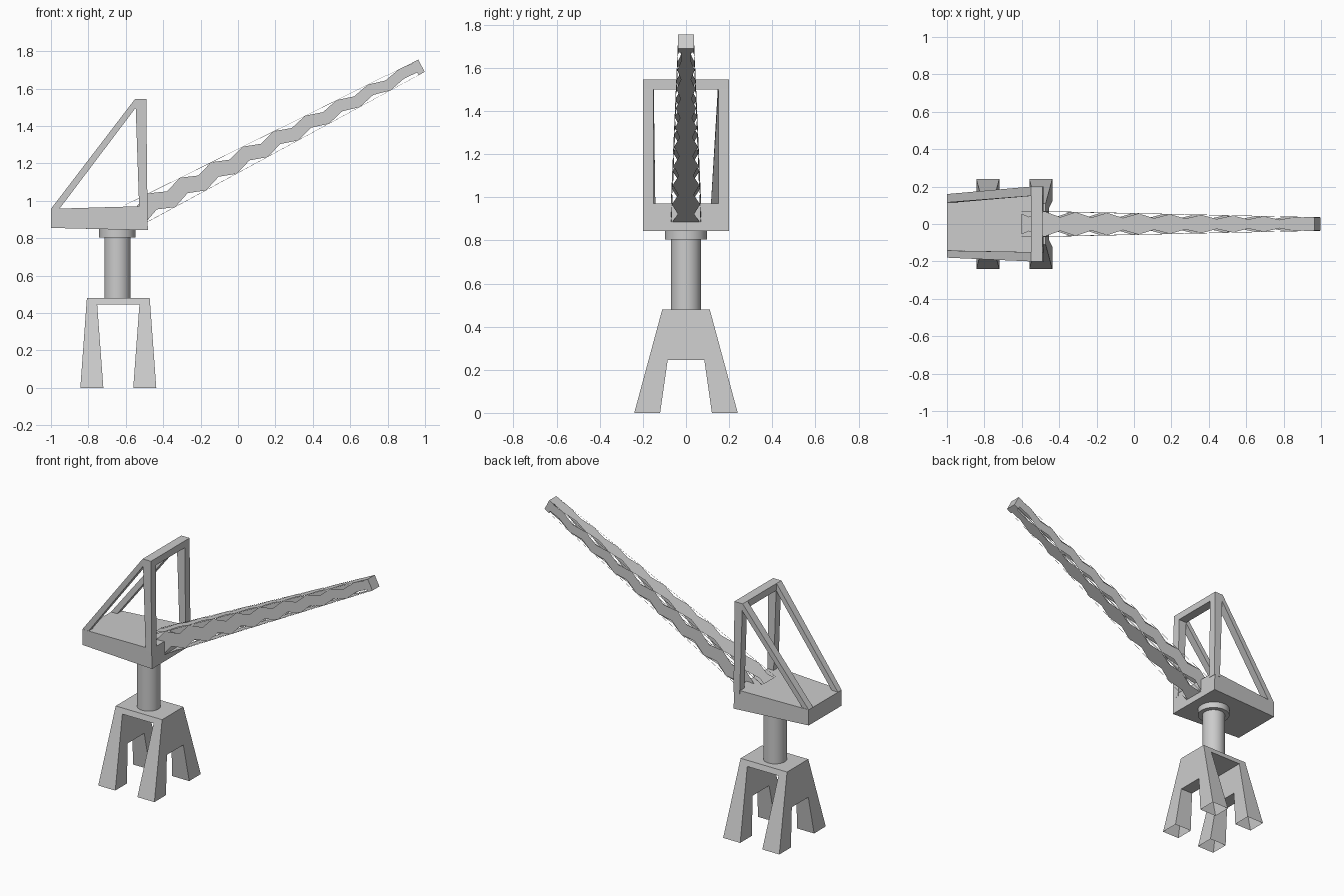
import bpy, bmesh, math
from mathutils import Vector

if "Cube" in bpy.data.objects:
    bpy.data.objects.remove(bpy.data.objects["Cube"])


def mesh_object(name, faces):
    """Make an object from a list of polygons, welding shared corners."""
    bm = bmesh.new()
    for f in faces:
        bm.faces.new([bm.verts.new(p) for p in f])
    bmesh.ops.remove_doubles(bm, verts=bm.verts, dist=1e-5)
    bmesh.ops.recalc_face_normals(bm, faces=bm.faces)
    me = bpy.data.meshes.new(name)
    bm.to_mesh(me)
    bm.free()
    ob = bpy.data.objects.new(name, me)
    bpy.context.collection.objects.link(ob)
    return ob


def block_faces(a, b):
    """Closed solid between two matching cross-sections."""
    n = len(a)
    return [a, b] + [[a[i], a[(i + 1) % n], b[(i + 1) % n], b[i]] for i in range(n)]


def block(name, a, b):
    return mesh_object(name, block_faces(a, b))


def cylinder(name, r, z0, z1, x):
    bpy.ops.mesh.primitive_cylinder_add(vertices=32, radius=r, depth=z1 - z0,
                                        location=(x, 0, (z0 + z1) / 2))
    bpy.context.object.name = name
    bpy.ops.object.shade_smooth_by_angle(angle=math.radians(40))


# Four-legged base: hollow, open under the feet
CX = -0.64
arch = [(0.12, 0), (0.085, 0.245), (-0.085, 0.245), (-0.12, 0)]


def outer(s, y, z):
    return (CX + s * (0.203 - 0.073 * z), y, z)


def inner(s, y, z):
    return (CX + s * (0.08 + 0.074 * z), y, z)


faces = []
for s in (-1, 1):
    faces.append([outer(s, *p) for p in [(-0.24, 0), (-0.11, 0.48), (0.11, 0.48), (0.24, 0)] + arch])
    faces.append([inner(s, *p) for p in [(-0.24, 0), (-0.1195, 0.445), (0.1195, 0.445), (0.24, 0)] + arch])
    for p, q in zip(arch, arch[1:]):
        faces.append([outer(s, *p), outer(s, *q), inner(s, *q), inner(s, *p)])
    # leg front/back (s reused as side in y for the lintel)
    for t in (-1, 1):
        faces.append([outer(s, t * 0.24, 0), outer(s, t * 0.11, 0.48),
                      inner(s, t * 0.1195, 0.445), inner(s, t * 0.24, 0)])
    faces.append([outer(-1, s * 0.11, 0.48), outer(1, s * 0.11, 0.48),
                  inner(1, s * 0.1195, 0.445), inner(-1, s * 0.1195, 0.445)])
for fn, y, z in ((outer, 0.11, 0.48), (inner, 0.1195, 0.445)):
    faces.append([fn(-1, -y, z), fn(1, -y, z), fn(1, y, z), fn(-1, y, z)])
mesh_object("legged_base", faces)

# Column and slewing ring
cylinder("column", 0.07, 0.48, 0.81, CX - 0.005)
cylinder("slewing_ring", 0.098, 0.805, 0.85, CX - 0.005)

# Tapered platform
block("platform",
      [(-1, -0.18, 0.855), (-1, 0.16, 0.855), (-1, 0.16, 0.957), (-1, -0.18, 0.957)],
      [(-0.482, -0.2, 0.843), (-0.485, 0.2, 0.843), (-0.487, 0.2, 0.972), (-0.485, -0.2, 0.972)])

# Upright frame: posts, crossbar and sloping rear struts
for side, y0, y1, ry0, ry1 in (("front", -0.2, -0.15, -0.18, -0.142),
                               ("back", 0.15, 0.2, 0.115, 0.16)):
    block(side + "_post",
          [(-0.528, y0, 0.95), (-0.484, y0, 0.95), (-0.484, y1, 0.95), (-0.528, y1, 0.95)],
          [(-0.547, y0, 1.5), (-0.49, y0, 1.5), (-0.49, y1, 1.5), (-0.547, y1, 1.5)])
    block(side + "_rear_strut",
          [(-0.55, y0, 1.545), (-0.55, y1, 1.545), (-0.545, y1, 1.5), (-0.545, y0, 1.5)],
          [(-1, ry0, 0.957), (-1, ry1, 0.957), (-0.955, ry1, 0.957), (-0.955, ry0, 0.957)])
block("crossbar",
      [(-0.55, -0.2, 1.5), (-0.49, -0.2, 1.5), (-0.49, -0.2, 1.545), (-0.55, -0.2, 1.545)],
      [(-0.55, 0.2, 1.5), (-0.49, 0.2, 1.5), (-0.49, 0.2, 1.545), (-0.55, 0.2, 1.545)])

# Boom: tapered box of zigzag sheets along a raised axis
START = Vector((-0.57, 0, 0.918))
TIP = Vector((0.981, 0, 1.722))
LENGTH = (TIP - START).length
AX = (TIP - START).normalized()
UP = Vector((-AX.z, 0, AX.x))


def boom(s, y, h):
    """Point at distance s, with y and h as fractions of the half width and height."""
    f = s / LENGTH
    return tuple(START + AX * s + Vector((0, y * (0.07 - 0.034 * f), 0)) + UP * h * (0.069 - 0.032 * f))


stations = [(0.0, 0)] + [(0.0435 + 0.0935 * k, 1 if k % 2 else -1) for k in range(18)] + [(LENGTH - 0.035, 0.6)]
side_faces, cross_faces = [], []
for (s0, w0), (s1, w1) in zip(stations, stations[1:]):
    for y in (-1, 1):
        side_faces.append([boom(s0, y, 0.27 * w0 - 0.73), boom(s1, y, 0.27 * w1 - 0.73),
                           boom(s1, y, 0.27 * w1 + 0.73), boom(s0, y, 0.27 * w0 + 0.73)])
    for h in (-1, 1):
        a, b = 0.78 + 0.22 * w0 * h, 0.78 + 0.22 * w1 * h
        cross_faces.append([boom(s0, -a, h), boom(s1, -b, h), boom(s1, b, h), boom(s0, a, h)])
mesh_object("boom_side_lattice", side_faces)
mesh_object("boom_top_and_bottom_lattice", cross_faces)

# Hair-thin chords at the four corners of the boom
chords = []
for y in (-1, 1):
    for h in (-1, 1):
        ends = []
        for s in (0.0, LENGTH - 0.02):
            ends.append([boom(s, y, h), boom(s, y * 0.97, h), boom(s, y, h * 0.97)])
        chords += block_faces(*ends)
mesh_object("boom_chords", chords)

# Boom tip
corners = [(-1, -1), (1, -1), (1, 1), (-1, 1)]
block("boom_tip", [boom(LENGTH - 0.037, *c) for c in corners], [boom(LENGTH, *c) for c in corners])
